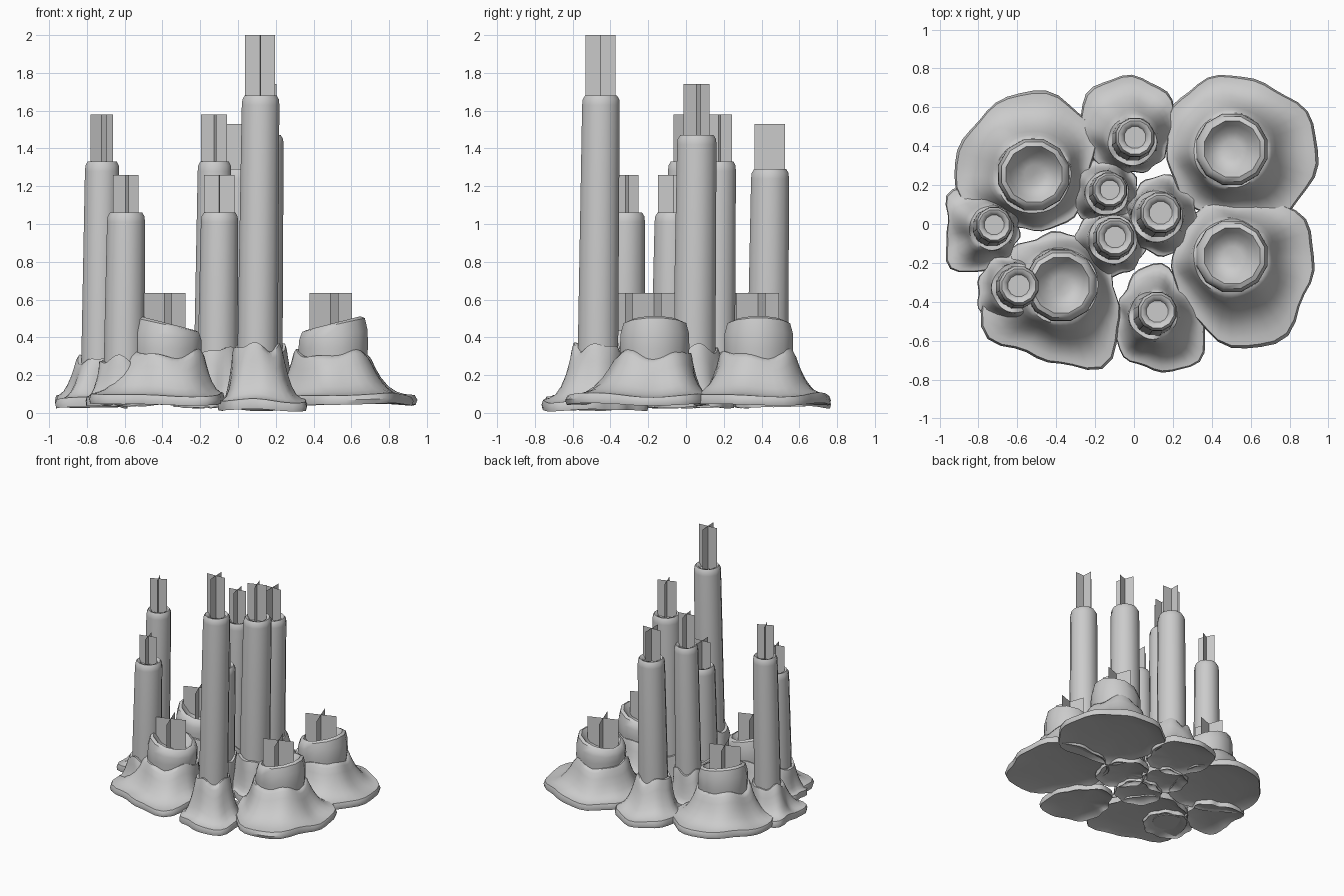
import bpy, bmesh, math
from math import sin, cos, pi, radians

if "Cube" in bpy.data.objects:
    bpy.data.objects.remove(bpy.data.objects["Cube"], do_unlink=True)

wax = bpy.data.materials.new("wax_grey")
wax.use_nodes = True
colour = (0.6, 0.6, 0.6, 1)
wax.diffuse_color = colour
wax.node_tree.nodes["Principled BSDF"].inputs["Base Color"].default_value = colour


def finish(name, bm, location, smooth=True):
    mesh = bpy.data.meshes.new(name)
    bm.to_mesh(mesh)
    bm.free()
    mesh.materials.append(wax)
    obj = bpy.data.objects.new(name, mesh)
    obj.location = location
    bpy.context.collection.objects.link(obj)
    if smooth:
        bpy.ops.object.select_all(action="DESELECT")
        obj.select_set(True)
        bpy.context.view_layer.objects.active = obj
        bpy.ops.object.shade_smooth_by_angle(angle=radians(50))
    return obj


def loft(name, rings, location):
    """Skin closed rings of points and cap both ends."""
    bm = bmesh.new()
    loops = [[bm.verts.new(p) for p in ring] for ring in rings]
    n = len(loops[0])
    for a, b in zip(loops, loops[1:]):
        for i in range(n):
            j = (i + 1) % n
            bm.faces.new((a[i], a[j], b[j], b[i]))
    for end in (loops[0], loops[-1]):
        centre = bm.verts.new([sum(v.co[k] for v in end) / n for k in range(3)])
        for i in range(n):
            bm.faces.new((end[i], end[(i + 1) % n], centre))
    bmesh.ops.recalc_face_normals(bm, faces=bm.faces)
    return finish(name, bm, location)


def outline(radii, angle):
    """Smooth cyclic interpolation of the pool edge radii."""
    n = len(radii)
    u = angle / (2 * pi) * n
    i, f = int(u), u - int(u)
    a, b, c, d = (radii[(i + k) % n] / 100 for k in (-1, 0, 1, 2))
    return b + f / 2 * (c - a + f * (2 * a - 5 * b + 4 * c - d + f * (3 * (b - c) + d - a)))


def pool(name, x, y, neck, top, floor, radii):
    """Melted wax skirt that flares from the candle to an uneven edge."""
    n, rings = 40, []
    angles = [2 * pi * i / n for i in range(n)]

    def ring(t, z_at):
        pts = []
        for a in angles:
            edge = outline(radii, a) + 0.008 * sin(9 * a + x * 20)
            r = neck + (edge - neck) * t
            r += 0.022 * sin(5 * a + 13 * y) * t * (1 - t) * 2
            pts.append((r * cos(a), r * sin(a), z_at(a)))
        return pts

    def wave(a):
        return sin(3 * a + 9 * x) * 0.6 + sin(5 * a + 7 * y) * 0.4

    rings.append(ring(0.3, lambda a: floor + 0.025))
    rings.append(ring(0.8, lambda a: floor + 0.01))
    rings.append(ring(0.97, lambda a: floor + 0.008 * wave(a)))
    rings.append(ring(1, lambda a: floor + 0.025 + 0.008 * wave(a)))
    for t in (0.95, 0.8, 0.6, 0.42, 0.26, 0.13, 0.04):
        rings.append(ring(t, lambda a, t=t: floor + 0.05 + (top - floor - 0.05)
                          * (1 - t) ** 2.7 + 0.03 * wave(a) * (1 - t * 0.6)))
    rings.append(ring(-0.05, lambda a: top + 0.03 * wave(a)))
    loft(name, rings, (x, y, 0))


def flame(name, x, y, half, low, high, turn):
    """Two crossed upright cards."""
    bm = bmesh.new()
    for k in (0, 90):
        a = radians(turn + k)
        dx, dy = half * cos(a), half * sin(a)
        bm.faces.new([bm.verts.new(p) for p in (
            (-dx, -dy, low), (dx, dy, low), (dx, dy, high), (-dx, -dy, high))])
    finish(name, bm, (x, y, 0), smooth=False)


def candle(name, x, y, profile, tilt, sides=12):
    """Lathed candle; tilt(a, z) shifts the height, the shaft leans a little."""
    rings = []
    for r, z in profile:
        lean = 0.012 * z
        rings.append([(r * cos(a) + lean, r * sin(a) + lean, z + tilt(a, z))
                      for a in (2 * pi * (i + 0.5) / sides for i in range(sides))])
    loft(name, rings, (x, y, 0))


# Tall candles: x, y, radius, top, flame top, flame half width, turn, collar, floor, pool edge
tall = {
    "front": (.1, -.47, .103, 1.68, 2, .08, 3, .35, .015, (25, 22, 27, 20, 19, 25, 28, 33)),
    "back": (-.01, .43, .104, 1.29, 1.53, .08, 0, .32, .03, (20, 29, 33, 33, 25, 20, 17, 18)),
    "inner_back": (-.14, .16, .092, 1.33, 1.58, .07, 10, .32, .03, (16, 17, 17, 19, 20, 18, 15, 15)),
    "inner_left": (.12, .04, .108, 1.47, 1.74, .073, 20, .34, .03, (20, 22, 21, 17, 16, 17, 20, 22)),
    "inner_front": (-.11, -.08, .102, 1.06, 1.26, .08, 2, .33, .03, (17, 16, 15, 17, 20, 20, 19, 18)),
    "right": (-.735, -.02, .094, 1.33, 1.58, .065, 25, .28, .03, (15, 17, 17, 28, 22, 29, 20, 16)),
    "front_right": (-.605, -.33, .104, 1.06, 1.26, .07, 15, .28, .04, (18, 17, 17, 19, 20, 22, 20, 18)),
}
for name, (x, y, r, top, tip, half, turn, collar, floor, edge) in tall.items():
    pool(name + "_wax_pool", x, y, r * 1.25, collar, floor, edge)
    shape = [(r * 1.08, 0.06), (r * 1.07, 0.4), (r, top - 0.05), (r * 0.97, top - 0.02),
             (r * 0.85, top), (r * 0.68, top - 0.005), (r * 0.55, top - 0.03)]
    candle(name + "_tall_candle", x, y, shape, lambda a, z: 0)
    flame(name + "_tall_flame", x + 0.01 * top, y + 0.01 * top, half, top - 0.04, tip, turn)

# Short candles: x, y, direction of the high rim, pool edge
short = {
    "back_left": (.5, .38, 0, (45, 43, 38, 39, 38, 37, 33, 34, 36, 34, 42, 44)),
    "front_left": (.5, -.17, 0, (43, 42, 35, 30, 30, 30, 30, 33, 37, 46, 50, 43)),
    "front_right": (-.38, -.32, 180, (28, 27, 27, 28, 28, 33, 38, 46, 39, 40, 47, 35)),
    "back_right": (-.52, .25, 150, (28, 38, 41, 44, 41, 40, 41, 36, 30, 28, 30, 29)),
}
for name, (x, y, high, edge) in short.items():
    pool(name + "_short_wax_pool", x, y, 0.2, 0.31, 0.045, edge)
    shape = [(.18, .08), (.185, .28), (.19, .34), (.188, .41), (.172, .465),
             (.148, .475), (.125, .445), (.09, .405), (.05, .39)]

    def slope(a, z, high=radians(high)):
        return 0.038 * cos(a - high) * min(1, max(0, (z - 0.34) / 0.1))

    candle(name + "_short_candle", x, y, shape, slope)
    flame(name + "_short_flame", x - 0.01, y, 0.12, 0.37, 0.635, 20)
